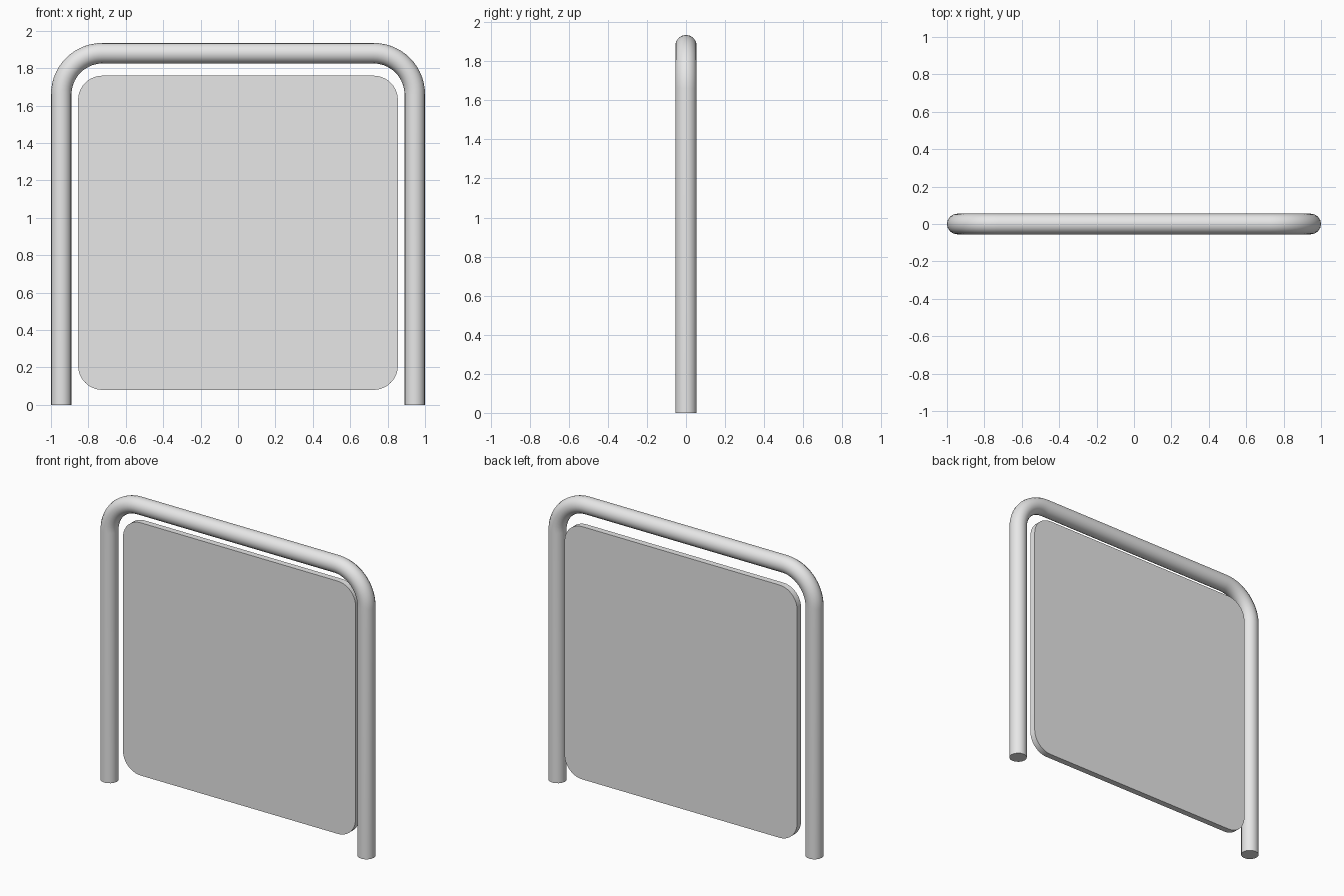
import bpy
import bmesh
from math import cos, sin, pi
from mathutils import Vector

if "Cube" in bpy.data.objects:
    bpy.data.objects.remove(bpy.data.objects["Cube"], do_unlink=True)

grey = bpy.data.materials.new("light grey")
grey.use_nodes = True
grey.diffuse_color = (0.8, 0.8, 0.8, 1)
grey.node_tree.nodes["Principled BSDF"].inputs["Base Color"].default_value = (0.8, 0.8, 0.8, 1)


def arc(cx, cz, radius, start, steps=14, y=0):
    """Quarter circle in the XZ plane, counter-clockwise from the start angle."""
    angles = [start + pi / 2 * i / steps for i in range(steps + 1)]
    return [Vector((cx + radius * cos(a), y, cz + radius * sin(a))) for a in angles]


def finish(obj):
    bpy.ops.object.select_all(action="DESELECT")
    obj.select_set(True)
    bpy.context.view_layer.objects.active = obj
    if obj.type == "CURVE":
        bpy.ops.object.convert(target="MESH")
        obj = bpy.context.object
    obj.data.materials.clear()
    obj.data.materials.append(grey)
    bpy.ops.object.shade_smooth_by_angle(angle=pi / 5)


# Bent tube frame: two legs joined by a top rail with rounded corners
leg_x, corner_x, corner_z, bend = 0.945, 0.725, 1.66, 0.22
path = [Vector((leg_x, 0, 0))]
path += arc(corner_x, corner_z, bend, 0)
path += arc(-corner_x, corner_z, bend, pi / 2)
path += [Vector((-leg_x, 0, 0))]

curve = bpy.data.curves.new("tube_frame", "CURVE")
curve.dimensions = "3D"
curve.bevel_depth = 0.055
curve.bevel_resolution = 6
curve.use_fill_caps = True
spline = curve.splines.new("POLY")
spline.points.add(len(path) - 1)
for point, co in zip(spline.points, path):
    point.co = (*co, 1)
frame = bpy.data.objects.new("tube_frame", curve)
bpy.context.collection.objects.link(frame)
finish(frame)

# Rounded flat panel, set toward the back of the frame
half_w, bottom, top, radius = 0.855, 0.08, 1.76, 0.13
front_y, thickness = 0.013, 0.041
ix = half_w - radius
corners = [(ix, top - radius), (-ix, top - radius), (-ix, bottom + radius), (ix, bottom + radius)]
bm = bmesh.new()
outline = [bm.verts.new(co) for i, (cx, cz) in enumerate(corners)
           for co in arc(cx, cz, radius, i * pi / 2, 10, front_y)]
face = bm.faces.new(outline)
extruded = bmesh.ops.extrude_face_region(bm, geom=[face], use_keep_orig=True)
moved = [v for v in extruded["geom"] if isinstance(v, bmesh.types.BMVert)]
bmesh.ops.translate(bm, verts=moved, vec=(0, thickness, 0))
bmesh.ops.recalc_face_normals(bm, faces=bm.faces)
mesh = bpy.data.meshes.new("panel")
bm.to_mesh(mesh)
bm.free()
panel = bpy.data.objects.new("panel", mesh)
bpy.context.collection.objects.link(panel)
finish(panel)
